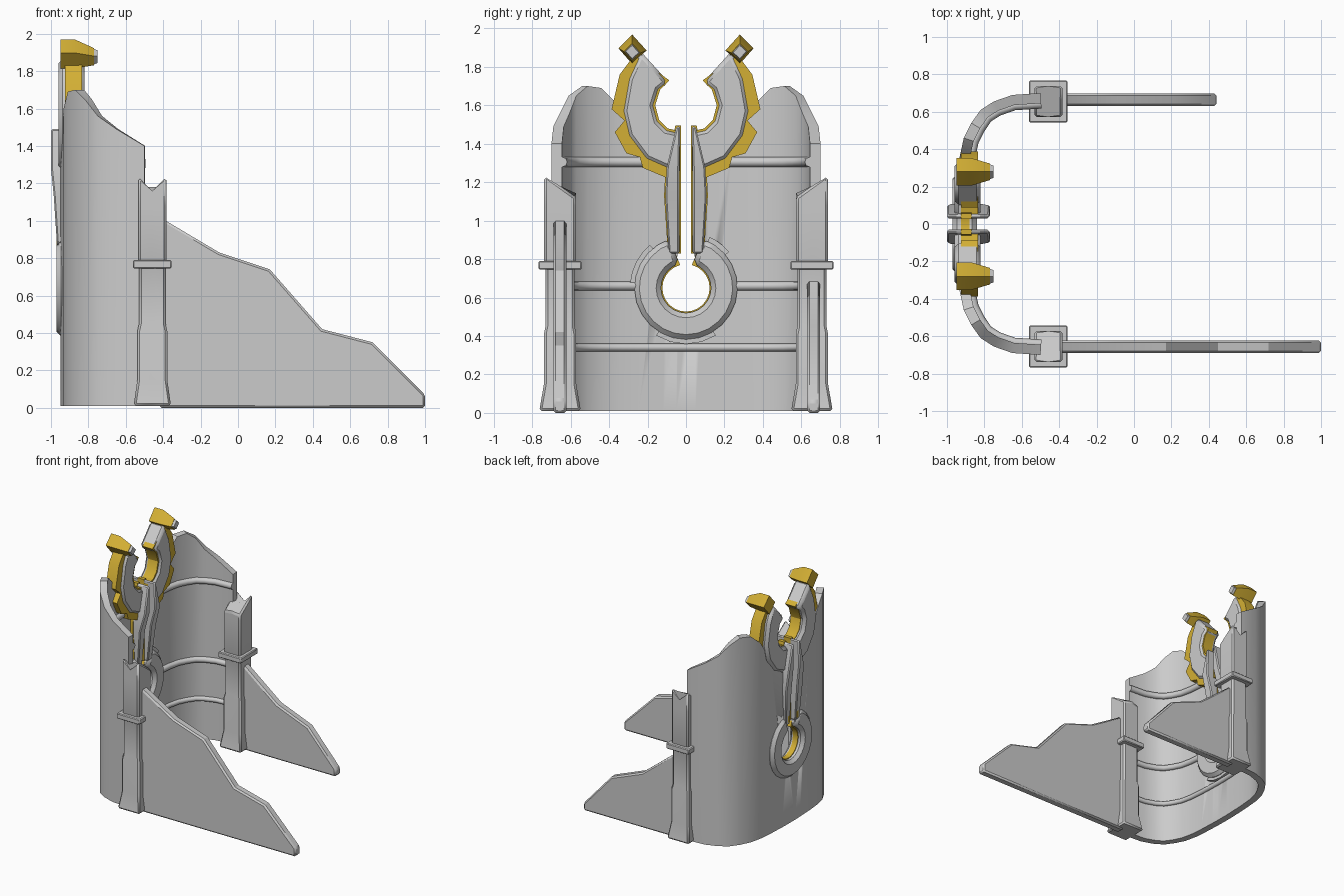
import bpy, bmesh
from math import sin, cos, radians, hypot, asin, degrees

if "Cube" in bpy.data.objects:
    bpy.data.objects.remove(bpy.data.objects["Cube"])

gold = bpy.data.materials.new("gold")
gold.diffuse_color = (0.65, 0.43, 0.035, 1)
gold.use_nodes = True
gold.node_tree.nodes["Principled BSDF"].inputs["Base Color"].default_value = gold.diffuse_color


def finish(bm, name, bevel=0, mat=None, angle=30):
    bmesh.ops.recalc_face_normals(bm, faces=bm.faces)
    me = bpy.data.meshes.new(name)
    bm.to_mesh(me)
    bm.free()
    ob = bpy.data.objects.new(name, me)
    bpy.context.collection.objects.link(ob)
    if mat:
        me.materials.append(mat)
    if bevel:
        b = ob.modifiers.new("bevel", 'BEVEL')
        b.width, b.segments, b.limit_method = bevel, 1, 'ANGLE'
        b.angle_limit = radians(40)
    bpy.ops.object.select_all(action='DESELECT')
    ob.select_set(True)
    bpy.context.view_layer.objects.active = ob
    bpy.ops.object.shade_smooth_by_angle(angle=radians(angle))
    return ob


def loft(name, rings, **kw):
    """Closed skin through rings of equal point count."""
    bm = bmesh.new()
    vs = [[bm.verts.new(p) for p in r] for r in rings]
    n = len(rings[0])
    for a, b in zip(vs, vs[1:]):
        for i in range(n):
            bm.faces.new((a[i], a[(i + 1) % n], b[(i + 1) % n], b[i]))
    bm.faces.new(vs[0])
    bm.faces.new(vs[-1])
    return finish(bm, name, **kw)


def prism(name, pts, axis, a, b, **kw):
    """Extrude a 2D outline along x (outline is y,z) or y (outline is x,z)."""
    if axis == 'x':
        return loft(name, [[(c, u, v) for u, v in pts] for c in (a, b)], **kw)
    return loft(name, [[(u, c, v) for u, v in pts] for c in (a, b)], **kw)


def arc(r, a0, a1, n, cz=0.65):
    return [(r * cos(radians(a0 + (a1 - a0) * i / n)),
             cz + r * sin(radians(a0 + (a1 - a0) * i / n))) for i in range(n + 1)]


def c_ring(r_in, r_out, gap_in, gap_out, n=22):
    """C-shaped outline with its gap at the top."""
    gi, go = degrees(asin(gap_in / r_in)), degrees(asin(gap_out / r_out))
    return arc(r_in, 90 + gi, 450 - gi, n) + arc(r_out, 450 - go, 90 + go, n)


# curved back wall: plan position and top height for half the U
half = [(-0.50, .70, 1.40), (-0.65, .69, 1.49), (-0.75, .655, 1.56), (-0.82, .61, 1.65),
        (-0.87, .54, 1.70), (-0.91, .46, 1.69), (-0.932, .36, 1.60), (-0.942, .25, 1.41),
        (-0.948, .12, 1.28), (-0.95, .05, 1.25)]
cols = half + [(x, -y, z) for x, y, z in reversed(half)]


def inset(i, d):
    p, q = cols[max(i - 1, 0)], cols[min(i + 1, len(cols) - 1)]
    tx, ty = q[0] - p[0], q[1] - p[1]
    l = hypot(tx, ty)
    return cols[i][0] - ty / l * d, cols[i][1] + tx / l * d


rings = []
for i, (x, y, z) in enumerate(cols):
    ix, iy = inset(i, 0.055)
    rings.append([(x, y, 0.01), (x, y, z), (ix, iy, z), (ix, iy, 0.01)])
wall = loft("back_wall", rings)
# keyhole opening through the wall
hole = arc(0.17, 105, 435, 24) + [(0.042, 1.6), (-0.042, 1.6)]
cutter = prism("keyhole_cutter", hole, 'x', -1.2, -0.7)
cutter.hide_render = True
m = wall.modifiers.new("keyhole", 'BOOLEAN')
m.object, m.operation, m.solver = cutter, 'DIFFERENCE', 'EXACT'
bpy.context.view_layer.objects.active = wall
bpy.ops.object.modifier_apply(modifier=m.name)
bpy.data.objects.remove(cutter)

# rounded ribs along the inside of the wall
for z, r, stop in ((1.305, .026, .07), (0.66, .024, .2), (0.34, .02, 0)):
    for s in (1, -1):
        path = [inset(i, 0.057) for i in range(len(half)) if half[i][1] > stop]
        path.append((-0.894, stop))
        cu = bpy.data.curves.new("wall_rib", 'CURVE')
        cu.dimensions, cu.bevel_depth, cu.bevel_resolution = '3D', r, 2
        cu.use_fill_caps = True
        sp = cu.splines.new('POLY')
        sp.points.add(len(path) - 1)
        for p, (x, y) in zip(sp.points, path):
            p.co = (x, s * y, z, 1)
        bpy.context.collection.objects.link(bpy.data.objects.new("wall_rib", cu))

# posts with flared foot, collar and notched top
SQ = [(1, 1), (0, 1), (-1, 1), (-1, 0), (-1, -1), (0, -1), (1, -1), (1, 0)]


def post_ring(s, z, hx, hy):
    zs = z if isinstance(z, list) else [z] * 8
    return [(-0.458 + u * hx, s * (0.655 + v * hy), h) for (u, v), h in zip(SQ, zs)]


top = [1.24, 1.175, 1.24, 1.18, 1.12, 1.13, 1.12, 1.18]
for s in (1, -1):
    loft("post", [post_ring(s, *r) for r in (
        (.01, .10, .108), (.15, .08, .084), (.41, .08, .084), (.45, .071, .076),
        (.76, .071, .076), (.78, .075, .083), (1.08, .075, .083), (top, .075, .083))],
        bevel=0.012)
    loft("post_collar", [post_ring(s, z, .103, .112) for z in (.745, .79)], bevel=0.006)

# stepped side fins, long in front and short behind
long_fin = [(-.42, 0), (1, 0), (1, .07), (.72, .35), (.45, .42), (.17, .74), (-.1, .83), (-.42, 1.02)]
short_fin = [(-.42, 0), (.44, 0), (.44, .06), (.19, .34), (-.09, .45), (-.42, .71)]
prism("long_side_fin", long_fin, 'y', -0.69, -0.622, bevel=0.012)
prism("short_side_fin", short_fin, 'y', 0.63, 0.698, bevel=0.012)

# lower keyhole ring with gold core
prism("lower_ring", c_ring(.13, .268, .035, .085), 'x', -.97, -.84, bevel=0.025)
prism("lower_ring_core", c_ring(.123, .2, .03, .06), 'x', -.925, -.88, mat=gold)
for a0, a1 in ((130, 175), (40, 65), (238, 302)):
    prism("lower_ring_tab", arc(.23, a0, a1, 4) + arc(.292, a1, a0, 4), 'x', -.93, -.87)

# upper horns, stems and tips, mirrored
horn = [(.09, 1.72), (.14, 1.68), (.166, 1.6), (.145, 1.52), (.1, 1.475), (.035, 1.46),
        (.035, 1.25), (.08, 1.262), (.21, 1.32), (.30, 1.44), (.33, 1.57), (.30, 1.74), (.235, 1.88)]
core = [(.087, 1.73), (.135, 1.68), (.16, 1.6), (.14, 1.525), (.097, 1.48), (.03, 1.465),
        (.03, 1.26), (.1, 1.222), (.225, 1.275), (.24, 1.33), (.31, 1.35), (.37, 1.46),
        (.32, 1.52), (.387, 1.58), (.345, 1.76), (.27, 1.86)]
stem = [(.83, -.965, -.84, .035, .09), (1.13, -.985, -.81, .035, .108),
        (1.28, -1.0, -.77, .035, .10), (1.49, -1.0, -.775, .03, .05)]
tip = [(.28, 1.968), (.352, 1.897), (.28, 1.815), (.205, 1.885)]


def tip_ring(s, x, k, dz=0):
    return [(x, s * (.28 + (y - .28) * k), 1.893 + (z - 1.893) * k + dz) for y, z in tip]


for s in (1, -1):
    prism("horn", [(s * y, z) for y, z in horn], 'x', -.96, -.82, bevel=0.022)
    prism("horn_core", [(s * y, z) for y, z in core], 'x', -.925, -.835, mat=gold)
    loft("horn_stem", [[(a, s * c, z), (b, s * c, z), (b, s * d, z), (a, s * d, z)]
                       for z, a, b, c, d in stem], bevel=0.008)
    loft("stem_core", [[(x, s * y, z) for x, y in ((-.925, .026), (-.87, .026),
                        (-.87, w), (-.925, w))]
                       for z, w in ((.83, .094), (1.13, .114), (1.28, .106), (1.495, .055))],
         mat=gold)
    prism("stem_edge_trim", [(s * .045, .85), (s * .065, .85), (s * .08, 1.28), (s * .045, 1.28)],
          'x', -1.0 + .03, -.93, mat=gold)
    loft("horn_tip", [tip_ring(s, -.95, 1), tip_ring(s, -.87, 1), tip_ring(s, -.77, .6, -.015)],
         mat=gold)
    loft("tip_cap", [tip_ring(s, -.772, .55, -.015), tip_ring(s, -.752, .45, -.015)])
